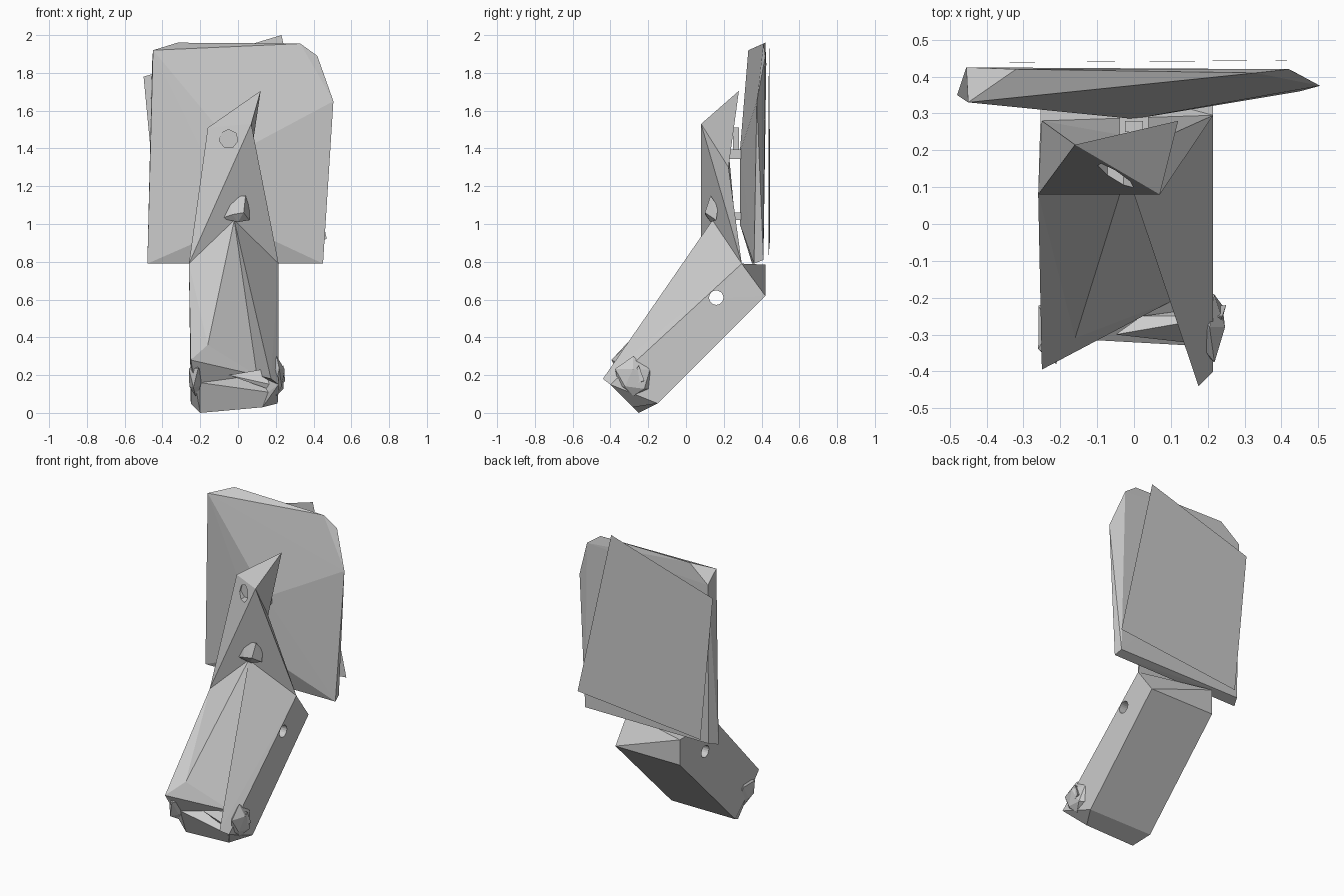
import bpy, bmesh, random
from math import pi
from mathutils import Vector, Matrix

cube = bpy.data.objects.get("Cube")
if cube:
    bpy.data.objects.remove(cube, do_unlink=True)

grey = bpy.data.materials.new("plain_grey")
grey.use_nodes = True
colour = (0.6, 0.6, 0.6, 1)
grey.diffuse_color = colour
for node in grey.node_tree.nodes:
    if node.type == 'BSDF_PRINCIPLED':
        node.inputs["Base Color"].default_value = colour
        node.inputs["Roughness"].default_value = 0.8


def finish(name, bm):
    bmesh.ops.recalc_face_normals(bm, faces=bm.faces[:])
    mesh = bpy.data.meshes.new(name)
    bm.to_mesh(mesh)
    bm.free()
    mesh.materials.append(grey)
    obj = bpy.data.objects.new(name, mesh)
    bpy.context.scene.collection.objects.link(obj)
    return obj


def hull(name, points):
    """Faceted convex block around a few corner points."""
    bm = bmesh.new()
    for p in points:
        bm.verts.new(p)
    res = bmesh.ops.convex_hull(bm, input=bm.verts[:])
    loose = [v for v in bm.verts if not v.link_faces]
    bmesh.ops.delete(bm, geom=loose, context='VERTS')
    return finish(name, bm)


def folded(name, corners, faces):
    """Folded shell from named corners; each face is a string of corner names."""
    bm = bmesh.new()
    verts = {k: bm.verts.new(p) for k, p in corners.items()}
    for f in faces.split():
        bm.faces.new([verts[k] for k in f])
    return finish(name, bm)


def box(name, centre, size):
    bm = bmesh.new()
    bmesh.ops.create_cube(bm, size=1)
    bmesh.ops.scale(bm, vec=size, verts=bm.verts)
    bmesh.ops.translate(bm, vec=centre, verts=bm.verts)
    return finish(name, bm)


def drill(target, centre, radius, depth, axis, sides):
    """Cut a round hole into the target along an axis."""
    bm = bmesh.new()
    bmesh.ops.create_cone(bm, cap_ends=True, segments=sides, radius1=radius,
                          radius2=radius, depth=depth)
    turn = Matrix.Rotation(pi / 2, 4, 'Y' if axis == 'X' else 'X')
    bmesh.ops.transform(bm, matrix=Matrix.Translation(centre) @ turn, verts=bm.verts)
    cutter = finish("hole_cutter", bm)
    cutter.hide_render = True
    mod = target.modifiers.new("hole", 'BOOLEAN')
    mod.operation = 'DIFFERENCE'
    mod.solver = 'EXACT'
    mod.object = cutter
    bpy.context.view_layer.objects.active = target
    bpy.ops.object.modifier_apply(modifier=mod.name)
    bpy.data.objects.remove(cutter, do_unlink=True)


# Thin sheet behind the back panel
bm = bmesh.new()
sheet = [(0.23, 0.442, 2), (-0.5, 0.438, 1.78), (-0.41, 0.438, 0.835), (0.47, 0.445, 0.92)]
bm.faces.new([bm.verts.new(p) for p in sheet])
bmesh.ops.solidify(bm, geom=bm.faces[:], thickness=0.003)
finish("back_sheet", bm)

# Broad back panel, bulging forward in the middle
hull("back_panel", [
    (-0.45, 0.33, 1.92), (-0.32, 0.42, 1.96), (0.33, 0.41, 1.955), (0.42, 0.42, 1.89),
    (0.505, 0.375, 1.65), (0.45, 0.36, 0.79), (-0.48, 0.35, 0.79), (-0.455, 0.425, 1.85),
    (0.44, 0.41, 0.81), (-0.45, 0.41, 0.81), (0, 0.285, 1.38), (0, 0.285, 1)])

# Upright body: a = low front, f = front peak, l = left shoulder, t = tip,
# r = low side, k = low back, b = hollow of the back
body = folded("upright_body", dict(
    a=(-0.26, 0.08, 0.79), f=(0.07, 0.08, 1.53), l=(-0.16, 0.215, 1.51),
    t=(0.12, 0.28, 1.705), r=(0.215, 0.295, 0.79), k=(-0.25, 0.28, 0.79),
    b=(0.06, 0.225, 1.3)), "arf afl ftl fbt frb tbl lbk brk alk akr")
drill(body, (-0.05, 0.11, 1.45), 0.05, 0.12, 'Y', 7)

# Slanted leg with a crumpled, hollowed lower end
leg = folded("slanted_leg", dict(
    c=(-0.02, 0.14, 1.02), a=(-0.26, 0.08, 0.79), r=(0.215, 0.295, 0.79),
    q=(-0.25, 0.42, 0.785), u=(-0.25, 0.42, 0.62), p=(0.215, 0.42, 0.62),
    l=(-0.25, -0.395, 0.28), m=(-0.16, -0.31, 0.36), n=(0.1, -0.21, 0.2),
    s=(0.175, -0.44, 0.18), t=(0.215, -0.4, 0.15),
    d=(-0.25, -0.15, 0.05), e=(0.21, -0.15, 0.05),
    f=(-0.2, -0.25, 0), g=(0.13, -0.28, 0.03),
    h=(-0.2, -0.31, 0.16), i=(0.16, -0.33, 0.11)),
    "cam alm cmn cns csr str cra arq rpq qpu aqudl ldf rtep uped degf etg "
    "lmn lnh nih nti nst higf lhf itg")
drill(leg, (0, 0.16, 0.61), 0.038, 1, 'X', 20)

# Faceted knob on the front
hull("front_knob", [
    (-0.09, 0.12, 1.03), (-0.05, 0.13, 1.14), (0.04, 0.13, 1.15), (0.06, 0.17, 1.09),
    (0.06, 0.16, 1.02), (0, 0.13, 1.01), (-0.03, 0.1, 1.05), (0.03, 0.1, 1.06)])

# Spurs joining the body to the back panel
box("upper_spur", (0, 0.26, 1.37), (0.08, 0.1, 0.05))
box("upper_spur_post", (0, 0.265, 1.44), (0.05, 0.03, 0.14))
box("lower_spur", (0, 0.27, 1.04), (0.08, 0.08, 0.04))

# Jagged side knobs at the lower end
random.seed(4)
for side, x in (("right", -0.225), ("left", 0.205)):
    bm = bmesh.new()
    bmesh.ops.create_icosphere(bm, subdivisions=1, radius=1)
    for v in bm.verts:
        v.co *= random.uniform(0.75, 1.15)
        v.co = Vector((v.co.x * 0.045, v.co.y * 0.105, v.co.z * 0.11))
    bmesh.ops.translate(bm, vec=(x, -0.28, 0.18), verts=bm.verts)
    finish(side + "_side_knob", bm)

# Sharp sliver across the lower opening
hull("cross_sliver", [
    (-0.05, -0.3, 0.2), (0.02, -0.25, 0.19), (0.22, -0.33, 0.14),
    (0.25, -0.22, 0.17), (0.15, -0.31, 0.13), (0.24, -0.25, 0.25)])
